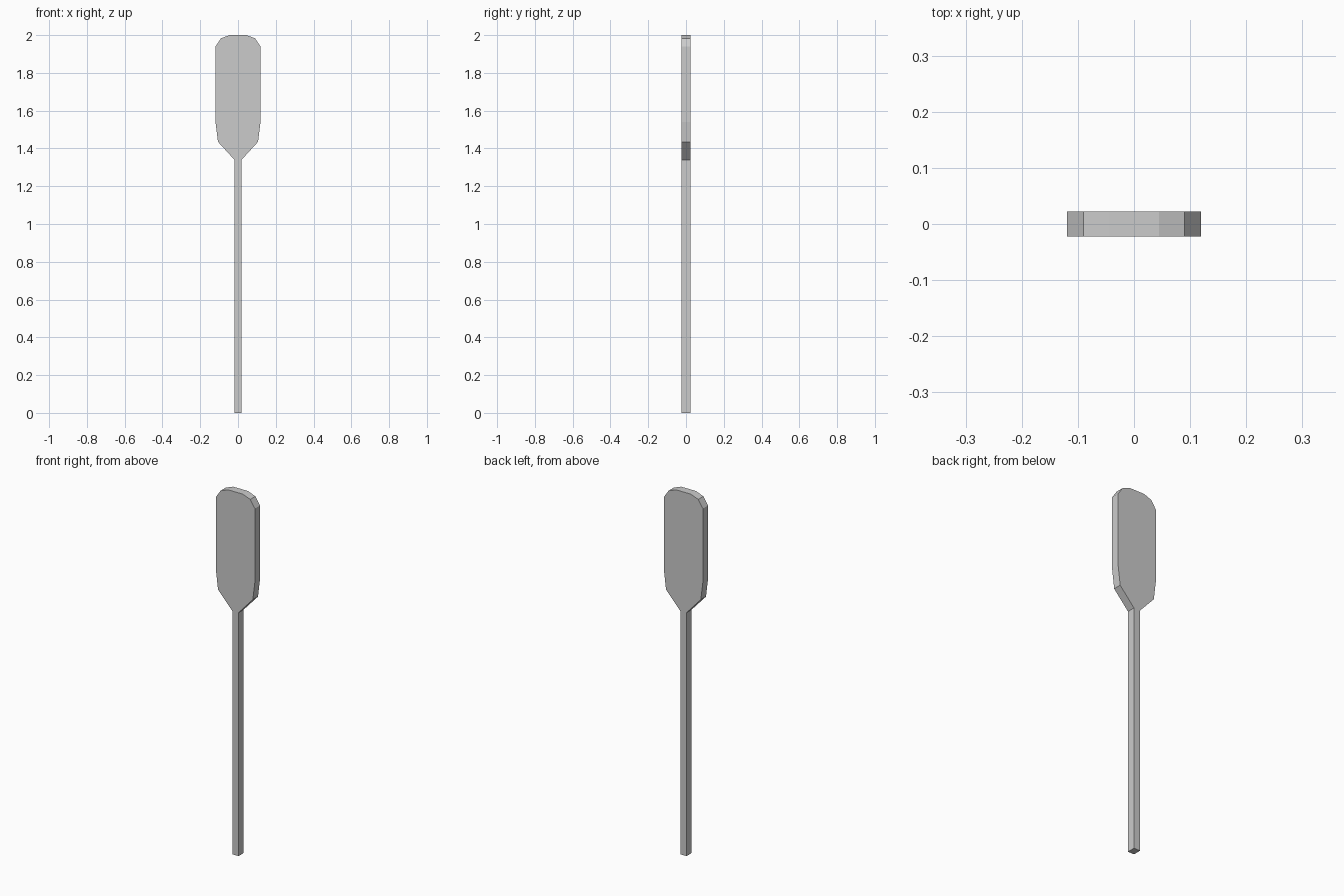
import bpy, bmesh

if "Cube" in bpy.data.objects:
    bpy.data.objects.remove(bpy.data.objects["Cube"])

HALF_DEPTH = 0.0225

# Right half of the paddle outline (x, z), from shaft foot to blade tip
half = [(0.019, 0.0), (0.019, 1.34), (0.106, 1.435), (0.119, 1.54),
        (0.119, 1.94), (0.09, 1.983), (0.045, 2.0)]
outline = half + [(-x, z) for x, z in reversed(half)]

# Shaft and blade: one flat slab, extruded front to back
bm = bmesh.new()
face = bm.faces.new([bm.verts.new((x, -HALF_DEPTH, z)) for x, z in outline])
extruded = bmesh.ops.extrude_face_region(bm, geom=[face])
back = [g for g in extruded["geom"] if isinstance(g, bmesh.types.BMVert)]
bmesh.ops.translate(bm, verts=back, vec=(0, 2 * HALF_DEPTH, 0))

# Split the concave front and back into clean faces at the blade neck
for y in (-HALF_DEPTH, HALF_DEPTH):
    neck = [v for v in bm.verts
            if abs(v.co.z - 1.34) < 1e-4 and abs(v.co.y - y) < 1e-4]
    bmesh.ops.connect_verts(bm, verts=neck)
bmesh.ops.recalc_face_normals(bm, faces=bm.faces[:])

mesh = bpy.data.meshes.new("paddle")
bm.to_mesh(mesh)
bm.free()
bpy.context.collection.objects.link(bpy.data.objects.new("paddle", mesh))
